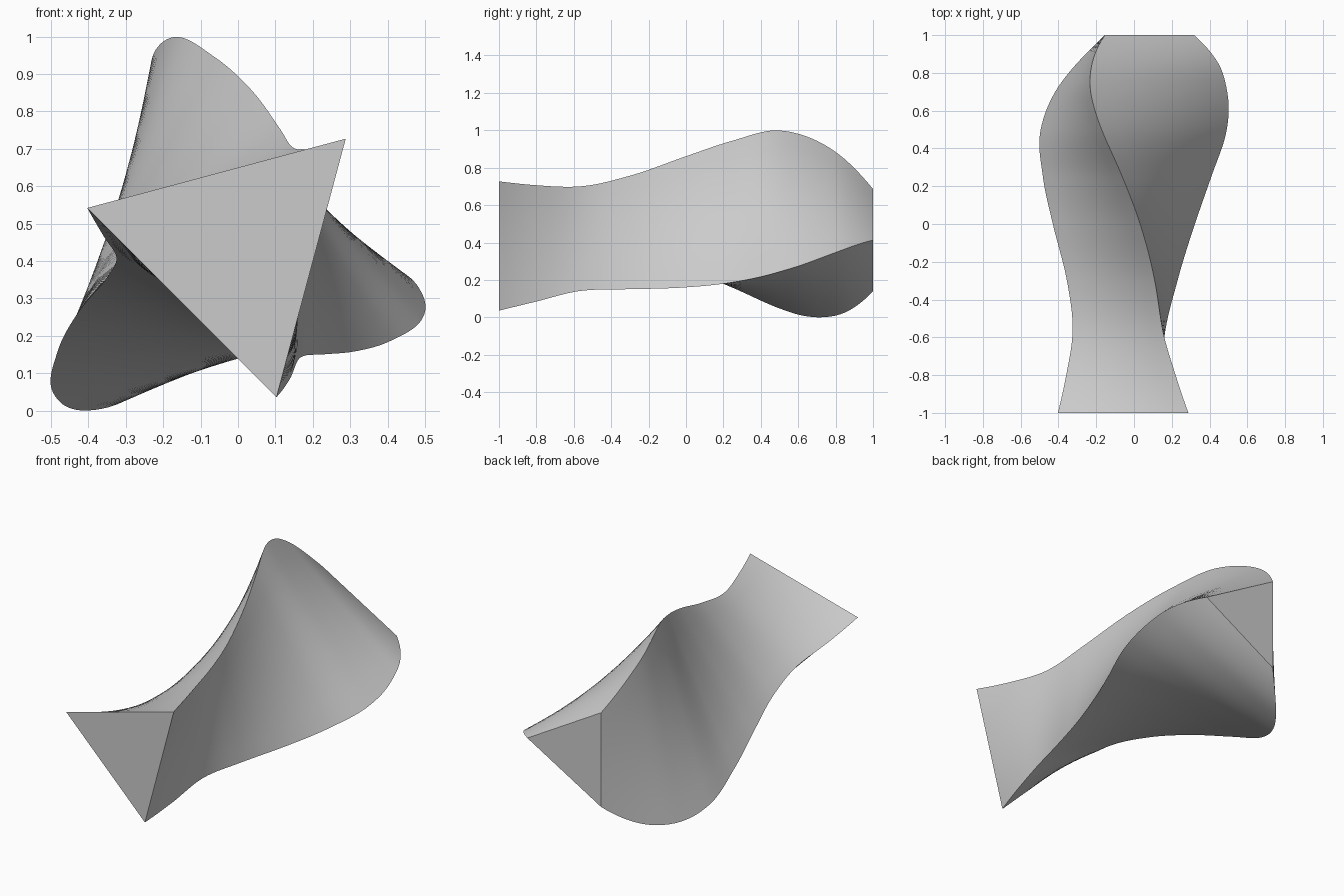
import bpy, bmesh
from math import radians, cos, sin

if "Cube" in bpy.data.objects:
    bpy.data.objects.remove(bpy.data.objects["Cube"])

# stations along the prism: y, radius, centre x, centre z
STATIONS = [(-1, .413, -.004, .435), (-.8, .362, 0, .419), (-.57, .323, -.002, .417),
            (-.3, .357, -.005, .419), (0, .438, -.025, .427), (.25, .515, -.045, .43),
            (.5, .580, -.058, .430), (.62, .575, -.056, .422), (.72, .548, -.049, .417),
            (.85, .475, -.026, .412), (1, .315, .003, .413)]
ROWS, SPLIT = 80, 8


def slope(i, c):
    """Three-point slope of column c at station i."""
    j = min(max(i, 1), len(STATIONS) - 2)
    a, b, d = STATIONS[j - 1:j + 2]
    s1, s2 = (b[c] - a[c]) / (b[0] - a[0]), (d[c] - b[c]) / (d[0] - b[0])
    h1, h2 = b[0] - a[0], d[0] - b[0]
    m = (s1 * h2 + s2 * h1) / (h1 + h2)
    return m if i == j else (2 * s1 - m if i < j else 2 * s2 - m)


def sample(y, c):
    """Smooth Hermite interpolation of column c."""
    i = max(k for k in range(len(STATIONS) - 1) if STATIONS[k][0] <= y)
    p, q = STATIONS[i], STATIONS[i + 1]
    h = q[0] - p[0]
    t = (y - p[0]) / h
    return ((2*t**3 - 3*t**2 + 1) * p[c] + (t**3 - 2*t**2 + t) * h * slope(i, c)
            + (3*t**2 - 2*t**3) * q[c] + (t**3 - t**2) * h * slope(i + 1, c))


# triangular section swept along y, turning steadily from 45 to 120 degrees
bm = bmesh.new()
rings = []
for r in range(ROWS + 1):
    y = -1 + 2 * r / ROWS
    rad, cx, cz = (sample(y, c) for c in (1, 2, 3))
    ang = [radians(45 + 37.5 * (y + 1) + 120 * k) for k in range(3)]
    pts = [(cx + rad * cos(a), cz + rad * sin(a)) for a in ang]
    ring = []
    for k in range(3):
        (x0, z0), (x1, z1) = pts[k], pts[(k + 1) % 3]
        for s in range(SPLIT):
            t = s / SPLIT
            ring.append(bm.verts.new((x0 + (x1 - x0) * t, y, z0 + (z1 - z0) * t)))
    rings.append(ring)

# sides and flat end caps
n = 3 * SPLIT
for a, b in zip(rings, rings[1:]):
    for k in range(n):
        bm.faces.new((a[k], a[(k + 1) % n], b[(k + 1) % n], b[k]))
bm.faces.new(rings[0])
bm.faces.new(rings[-1])
bmesh.ops.recalc_face_normals(bm, faces=bm.faces)

mesh = bpy.data.meshes.new("twisted_prism")
bm.to_mesh(mesh)
bm.free()
prism = bpy.data.objects.new("twisted_prism", mesh)
bpy.context.collection.objects.link(prism)
bpy.context.view_layer.objects.active = prism
prism.select_set(True)
bpy.ops.object.shade_smooth_by_angle(angle=radians(30))
